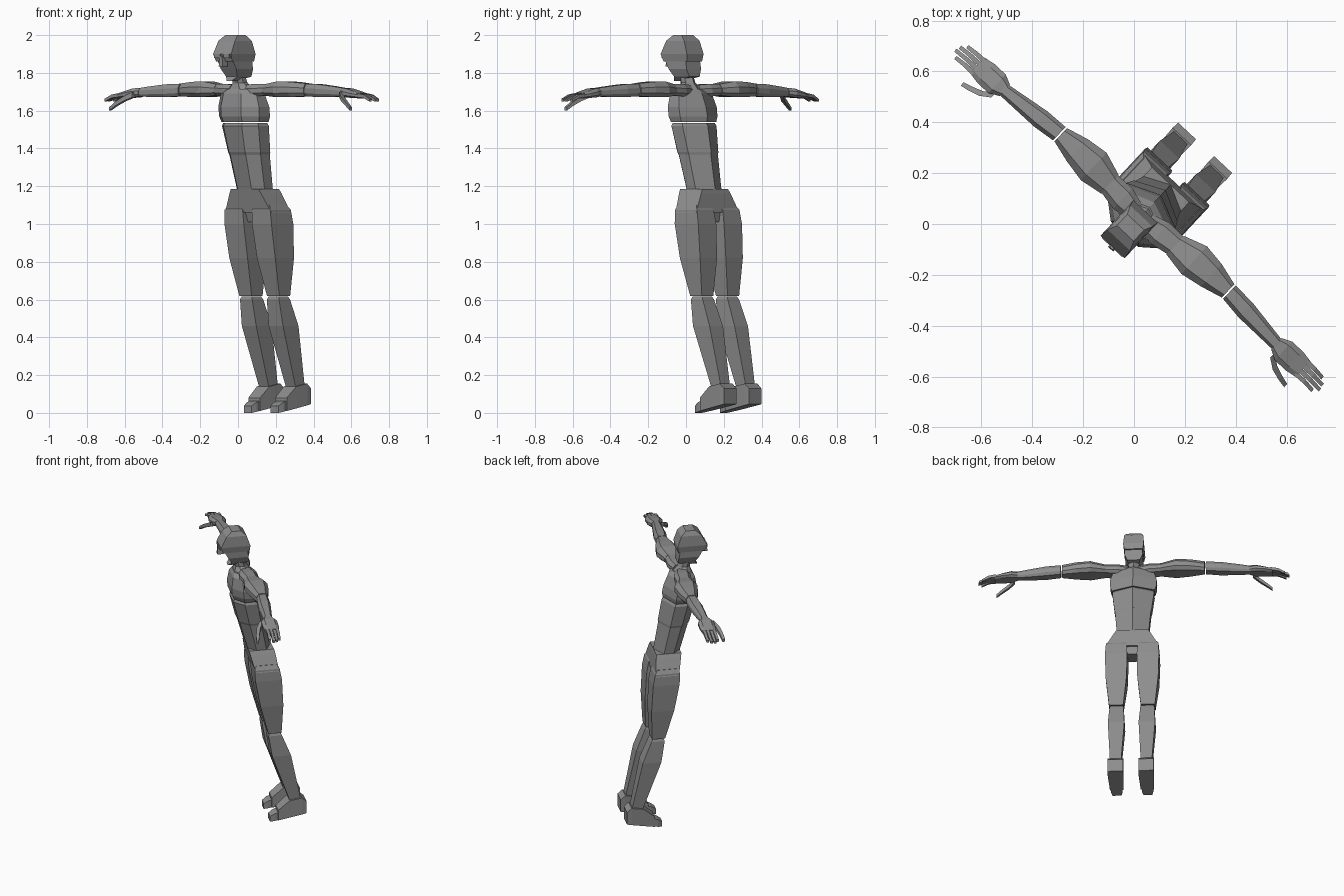
import bpy, bmesh, math

cube = bpy.data.objects.get("Cube")
if cube:
    bpy.data.objects.remove(cube, do_unlink=True)

COLOUR = (0.27, 0.27, 0.27, 1)
grey = bpy.data.materials.new("mannequin_grey")
grey.use_nodes = True
grey.diffuse_color = COLOUR
grey.node_tree.nodes["Principled BSDF"].inputs["Base Color"].default_value = COLOUR

TURN = math.radians(-43)
LEG_OFFSET = 0.097

# Unit cross-sections: plain box, bevelled torso with a back ridge, bevelled arm
SQUARE = [(-1, -1), (1, -1), (1, 1), (-1, 1)]
TORSO = [(-.5, -1), (.5, -1), (1, -.4), (1, .4), (0, 1), (-1, .4), (-1, -.4)]
ARM = [(-1, -.5), (-.7, -1), (.7, -1), (1, -.5), (1, .3), (.6, 1), (-.6, 1), (-1, .3)]

# Leaning centre line of the body (height, depth) and of the arm (reach, depth, height)
BODY_LINE = [(0, .38), (.6, .21), (1.1, .15), (1.5, .06), (1.7, .035), (1.88, -.03), (2, -.02)]
ARM_LINE = [(0, .035, 1.705), (.3, .06, 1.714), (.45, .06, 1.71),
            (.75, .036, 1.697), (.9, .036, 1.675)]


def follow(line, position):
    """Interpolate the values of a centre line at a position."""
    for start, end in zip(line, line[1:]):
        if position <= end[0]:
            break
    factor = (position - start[0]) / (end[0] - start[0])
    return [a + (b - a) * factor for a, b in zip(start[1:], end[1:])]


def skin(name, loops, mirror=False):
    """Join matching loops of points into a closed solid."""
    bm = bmesh.new()
    rings = [[bm.verts.new(point) for point in loop] for loop in loops]
    for lower, upper in zip(rings, rings[1:]):
        for i in range(len(lower)):
            bm.faces.new((lower[i - 1], lower[i], upper[i], upper[i - 1]))
    bm.faces.new(rings[0])
    bm.faces.new(rings[-1])
    bmesh.ops.recalc_face_normals(bm, faces=bm.faces)
    mesh = bpy.data.meshes.new(name)
    bm.to_mesh(mesh)
    bm.free()
    mesh.materials.append(grey)
    obj = bpy.data.objects.new(name, mesh)
    bpy.context.collection.objects.link(obj)
    obj.rotation_euler.z = TURN
    if mirror:
        obj.modifiers.new("Mirror", "MIRROR").use_mirror_merge = False


def body_part(name, sections, shape=SQUARE, side=0):
    """Upright part from (height, half width, half depth) along the body line."""
    loops = []
    for height, width, depth in sections:
        middle = follow(BODY_LINE, height)[0]
        loops.append([(side + u * width, middle + v * depth, height) for u, v in shape])
    skin(name, loops, mirror=side > 0)


def arm_part(name, sections):
    """Sideways part from (reach, half depth, half height) along the arm line."""
    loops = []
    for reach, depth, thickness in sections:
        y, z = follow(ARM_LINE, reach)
        loops.append([(reach, y + u * depth, z + v * thickness) for u, v in ARM])
    skin(name, loops, mirror=True)


def foot_part(name, sections):
    """Part from (depth, half width, top) on a sole that rises towards the heel."""
    loops = []
    for y, width, top in sections:
        sole = (y - .18) / 5
        loops.append([(LEG_OFFSET + u * width, y, top if v > 0 else sole) for u, v in SQUARE])
    skin(name, loops, mirror=True)


def digit(name, joints, radius):
    """Tapering finger or thumb through a few joints."""
    loops = []
    for i, (x, y, z) in enumerate(joints):
        size = radius * (1 - i / 8)
        loops.append([(x, y + u * size, z + v * size) for u, v in SQUARE])
    skin(name, loops, mirror=True)


# Head
body_part("skull", [(1.86, .058, .085), (1.9, .065, .095), (1.97, .06, .065), (2, .045, .03)])
body_part("jaw", [(1.78, .04, .055), (1.82, .056, .065), (1.87, .056, .075)])
skin("chin", [[(u * .018, v * .02 - .05, 1.757) for u, v in SQUARE],
              [(u * .04, v * .055 + .006, 1.78) for u, v in SQUARE]])
skin("nose", [[(u * .014, v * .02 - .115, 1.835) for u, v in SQUARE],
              [(u * .008, v * .02 - .112, 1.89) for u, v in SQUARE]])
skin("brow", [[(x, v * .012 - .115, 1.89 + u * .01) for u, v in SQUARE]
              for x in (.012, .055)], mirror=True)
body_part("neck", [(1.7, .04, .042), (1.8, .034, .036)], TORSO)

# Torso
body_part("trapezius", [(1.69, .1, .07), (1.75, .035, .035)], TORSO)
body_part("chest", [(1.54, .135, .095), (1.57, .145, .104), (1.62, .147, .1),
                    (1.69, .128, .08), (1.715, .09, .06)], TORSO)
body_part("abdomen", [(1.365, .112, .09), (1.38, .117, .095), (1.52, .132, .1),
                      (1.535, .125, .09)], TORSO)
body_part("waist", [(1.17, .09, .07), (1.185, .1, .08), (1.37, .113, .09)], TORSO)

# Pelvis and crotch
body_part("pelvis", [(1.06, .168, .075), (1.16, .115, .08), (1.185, .1, .08)])
body_part("crotch", [(1.01, .035, .05), (1.08, .05, .065)])

# Legs
body_part("thigh", [(.62, .045, .042), (.82, .066, .073), (1, .07, .085),
                    (1.075, .065, .08), (1.1, .05, .065)], side=LEG_OFFSET + .003)
body_part("shin", [(.14, .035, .036), (.46, .052, .06), (.6, .044, .043),
                   (.615, .038, .036)], side=LEG_OFFSET)
foot_part("foot", [(.23, .042, .08), (.3, .046, .14), (.38, .05, .155), (.41, .048, .13)])
foot_part("toes", [(.18, .028, .037), (.21, .036, .056), (.24, .036, .065)])

# Arms
arm_part("shoulder", [(.03, .04, .03), (.1, .055, .033), (.185, .046, .03)])
arm_part("upper_arm", [(.175, .05, .03), (.27, .074, .042), (.36, .06, .04), (.45, .036, .034)])
arm_part("forearm", [(.457, .036, .033), (.55, .04, .034), (.66, .032, .028), (.74, .026, .022)])

# Hands
arm_part("palm", [(.73, .03, .022), (.77, .05, .024), (.83, .05, .018), (.875, .042, .014)])
for i, length in enumerate((.095, .115, .11, .09)):
    y = .004 + i * .021
    digit(f"finger_{i + 1}", [(.865, y, 1.682), (.865 + length / 2, y, 1.676),
                              (.865 + length, y - .004, 1.655)], .01)
digit("thumb", [(.75, -.005, 1.685), (.79, -.035, 1.662),
                (.835, -.05, 1.635), (.87, -.058, 1.61)], .014)
